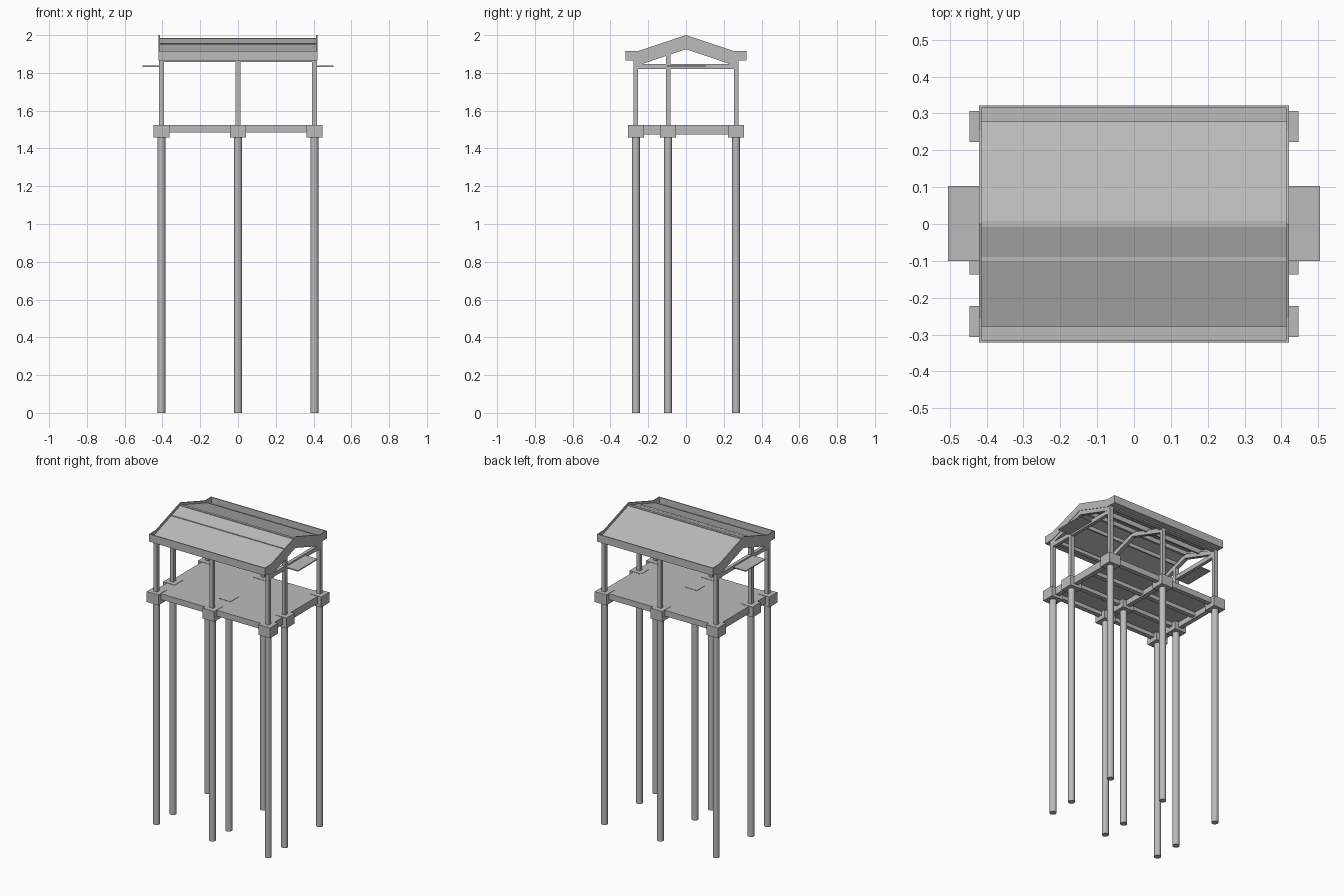
import bpy, bmesh, math

default = bpy.data.objects.get("Cube")
if default:
    bpy.data.objects.remove(default)

concrete = bpy.data.materials.new("concrete_grey")
concrete.use_nodes = True
GREY = (0.5, 0.5, 0.5, 1)
concrete.diffuse_color = GREY
concrete.node_tree.nodes["Principled BSDF"].inputs["Base Color"].default_value = GREY


def finish(name, bm):
    bmesh.ops.recalc_face_normals(bm, faces=bm.faces[:])
    mesh = bpy.data.meshes.new(name)
    bm.to_mesh(mesh)
    bm.free()
    mesh.materials.append(concrete)
    ob = bpy.data.objects.new(name, mesh)
    bpy.context.collection.objects.link(ob)
    return ob


def box(name, x, y, z):
    """Box from (low, high) ranges."""
    bm = bmesh.new()
    bmesh.ops.create_cube(bm, size=1)
    for v in bm.verts:
        for i, (lo, hi) in enumerate((x, y, z)):
            v.co[i] = lo if v.co[i] < 0 else hi
    return finish(name, bm)


def around(c, width):
    return (c - width / 2, c + width / 2)


def extrude_x(name, profile, x):
    """Closed (y, z) outline swept along x."""
    bm = bmesh.new()
    face = bm.faces.new([bm.verts.new((x[0], y, z)) for y, z in profile])
    moved = bmesh.ops.extrude_face_region(bm, geom=[face])["geom"]
    for v in moved:
        if isinstance(v, bmesh.types.BMVert):
            v.co.x = x[1]
    return finish(name, bm)


def mirrored(half):
    """Add the other half of an outline that starts and ends on y = 0."""
    return half + [(-y, z) for y, z in reversed(half) if y]


XS = (-0.405, 0, 0.405)
YS = (-0.265, -0.095, 0.265)
SLOPE = 0.335
RIDGE = 1.985


def gable(apex, depth, reach):
    drop = SLOPE * reach
    return [(0, apex), (reach, apex - drop), (0, apex - depth), (-reach, apex - drop)]


def chevron(apex, depth, reach):
    low = apex - SLOPE * reach
    return [(0, apex), (reach, low), (reach, low - depth), (0, apex - depth),
            (-reach, low - depth), (-reach, low)]


# Piles, caps and upper columns
for x in XS:
    for y in YS:
        bm = bmesh.new()
        bmesh.ops.create_cone(bm, cap_ends=True, segments=16, radius1=0.021,
                              radius2=0.021, depth=1.47)
        bmesh.ops.translate(bm, verts=bm.verts[:], vec=(x, y, 0.735))
        pile = finish("pile", bm)
        for f in pile.data.polygons:
            f.use_smooth = abs(f.normal.z) < 0.5
        box("pile_cap", around(x, 0.084), around(y, 0.084), (1.457, 1.525))
        if x or y != YS[1]:
            top = 1.905 if y == YS[1] else 1.865
            box("column", around(x, 0.024), around(y, 0.024), (1.52, top))

# Floor beams and deck
for x in XS:
    box("cross_beam", around(x, 0.03), (YS[0], YS[2]), (1.475, 1.522))
for y in YS + (0.085,):
    box("long_beam", (XS[0], XS[2]), around(y, 0.03), (1.485, 1.522))
box("deck", around(0, 0.84), around(0, 0.56), (1.51, 1.523))

# Roof frames
for x in XS:
    extrude_x("rafter", chevron(1.955, 0.03, 0.265), around(x, 0.024))
for side in (XS[0], XS[2]):
    box("tie_beam", around(side, 0.022), (YS[0], YS[2]), (1.82, 1.847))
for y in (YS[0], YS[2]):
    box("eave_beam", (XS[0], XS[2]), around(y, 0.024), (1.857, 1.88))
for y in (YS[1], 0.13):
    top = RIDGE - SLOPE * abs(y) + (0.002 if y < 0 else -0.008)
    box("purlin", (-0.415, 0.415), around(y, 0.01), (top - 0.035, top))
box("ridge_beam", (-0.415, 0.415), around(0, 0.016), (1.945, RIDGE + 0.001))

# Roof sheet, with a gutter along each eave
extrude_x("roof_sheet", chevron(RIDGE, 0.01, 0.278), (-0.416, 0.416))
for s in (-1, 1):
    box("gutter_front", (-0.42, 0.42), sorted((s * 0.315, s * 0.321)), (1.865, 1.915))
    box("gutter_floor", (-0.42, 0.42), sorted((s * 0.255, s * 0.318)), (1.865, 1.873))

# Gable boards and side canopies
board = mirrored([(0, 2.0), (0.255, 1.915), (0.321, 1.915), (0.321, 1.865),
                  (0.255, 1.865), (0, 1.952)])
for s in (-1, 1):
    extrude_x("gable_board", board, sorted((s * 0.414, s * 0.42)))
    box("side_canopy", sorted((s * 0.4, s * 0.505)), (-0.1, 0.103), (1.831, 1.838))
